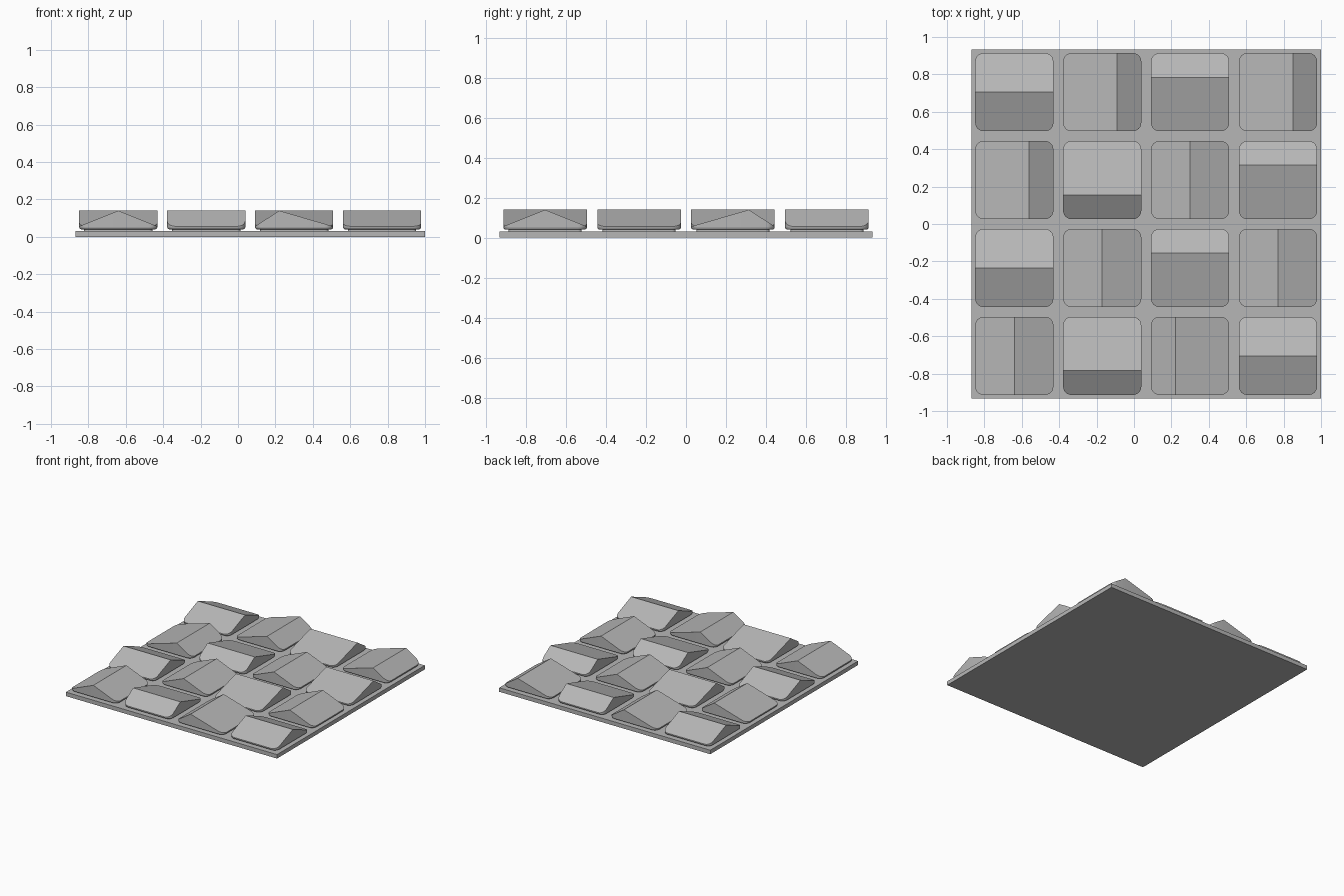
import bpy, bmesh, math
from mathutils import Vector

cube = bpy.data.objects.get("Cube")
if cube:
    bpy.data.objects.remove(cube, do_unlink=True)

# One grey for the whole panel
grey = bpy.data.materials.new("stone grey")
grey.use_nodes = True
colour = (0.47, 0.47, 0.47, 1)
grey.diffuse_color = colour
grey.node_tree.nodes["Principled BSDF"].inputs["Base Color"].default_value = colour

CENTRE_X = 0.065
PITCH = 0.47
HALF = 0.209
EDGE_Z, RIDGE_Z = 0.056, 0.14


def finish(bm, name, location):
    bmesh.ops.recalc_face_normals(bm, faces=bm.faces)
    mesh = bpy.data.meshes.new(name)
    bm.to_mesh(mesh)
    bm.free()
    mesh.materials.append(grey)
    obj = bpy.data.objects.new(name, mesh)
    obj.location = location
    bpy.context.collection.objects.link(obj)
    return obj


def rounded_ring(bm, half, radius, z, steps=6):
    """Vertices of a square with rounded corners."""
    ring = []
    for corner in range(4):
        mid = math.radians(45 + 90 * corner)
        cx = math.copysign(half - radius, math.cos(mid))
        cy = math.copysign(half - radius, math.sin(mid))
        for i in range(steps + 1):
            a = math.radians(90 * (corner + i / steps))
            ring.append(bm.verts.new((cx + radius * math.cos(a),
                                      cy + radius * math.sin(a), z)))
    return ring


def make_tile(name, axis, fraction, location):
    """Rounded tile on a narrower foot, its top folded along one ridge."""
    bm = bmesh.new()
    profile = [(0.026, 0.03), (0.026, 0.04), (0.01, 0.04),
               (0.003, 0.044), (0, 0.05), (0, RIDGE_Z)]
    rings = [rounded_ring(bm, HALF - inset, 0.045 - inset, z) for inset, z in profile]
    for low, high in zip(rings, rings[1:]):
        for i in range(len(low)):
            j = (i + 1) % len(low)
            bm.faces.new((low[i], low[j], high[j], high[i]))
    bm.faces.new(rings[0][::-1])
    bm.faces.new(rings[-1])

    # Cut along the ridge, then slope the top down to both sides
    k = 0 if axis == "x" else 1
    ridge = HALF * (2 * fraction - 1)
    normal = Vector((1 - k, k, 0))
    bmesh.ops.bisect_plane(bm, geom=bm.verts[:] + bm.edges[:] + bm.faces[:],
                           plane_co=normal * ridge, plane_no=normal)
    for v in bm.verts:
        if v.co.z > RIDGE_Z - 0.001:
            u = v.co[k]
            run = HALF - ridge if u > ridge else HALF + ridge
            v.co.z = RIDGE_Z - (RIDGE_Z - EDGE_Z) * abs(u - ridge) / run
    return finish(bm, name, location)


# Backing plate
bm = bmesh.new()
bmesh.ops.create_cube(bm, size=1)
bmesh.ops.scale(bm, vec=(1.868, 1.868, 0.032), verts=bm.verts)
finish(bm, "backing_plate", (CENTRE_X, 0, 0.016))

# Ridge position across each tile, rows from back to front
LOW, MID, HIGH = 0.31, 0.5, 0.69
ridges = [(MID, HIGH, HIGH, HIGH),
          (HIGH, LOW, MID, HIGH),
          (MID, MID, HIGH, MID),
          (MID, LOW, LOW, MID)]

tiles = []
for row, fractions in enumerate(ridges):
    for col, fraction in enumerate(fractions):
        axis = "y" if (row + col) % 2 == 0 else "x"
        place = (CENTRE_X + (col - 1.5) * PITCH, (1.5 - row) * PITCH, 0)
        tiles.append(make_tile(f"tile_row{row + 1}_column{col + 1}", axis, fraction, place))

# Smooth the rounded corners, keep the folds sharp
bpy.ops.object.select_all(action="DESELECT")
for tile in tiles:
    tile.select_set(True)
bpy.context.view_layer.objects.active = tiles[0]
bpy.ops.object.shade_smooth_by_angle(angle=math.radians(20))
